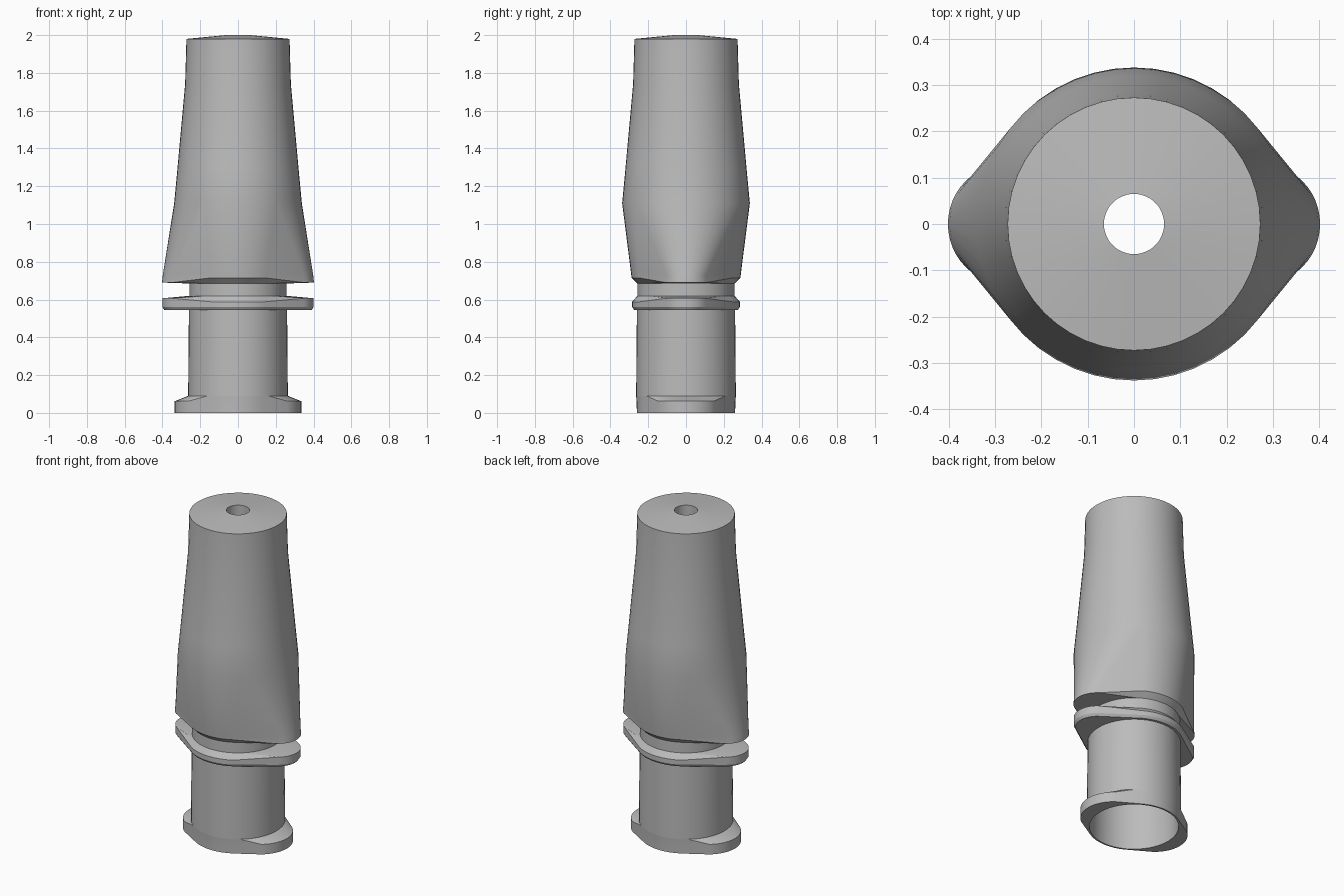
import bpy, bmesh, math

if "Cube" in bpy.data.objects:
    bpy.data.objects.remove(bpy.data.objects["Cube"])

SIDES = 48

grey = bpy.data.materials.new("plain grey plastic")
grey.use_nodes = True
colour = (0.5, 0.5, 0.5, 1)
grey.diffuse_color = colour
grey.node_tree.nodes["Principled BSDF"].inputs["Base Color"].default_value = colour


def circle(r, z):
    return dict(r=r, ear_x=0, ear_r=r, z_front=z, z_ear=z)


def eared(r, reach, ear_r, z_front, z_ear):
    """Round section stretched by a rounded ear on each side."""
    return dict(r=r, ear_x=reach - ear_r, ear_r=ear_r, z_front=z_front, z_ear=z_ear)


def section(s):
    limit = (s["r"] - s["ear_r"]) / s["ear_x"] if s["ear_x"] else 0
    for i in range(SIDES):
        a = 2 * math.pi * i / SIDES
        c, n = math.cos(a), math.sin(a)
        if abs(c) > limit + 0.001:
            x = math.copysign(s["ear_x"], c) + s["ear_r"] * c
            yield (x, s["ear_r"] * n, s["z_ear"])
        else:
            yield (s["r"] * c, s["r"] * n, s["z_front"])


def loft(name, sections):
    bm = bmesh.new()
    rings = [[bm.verts.new(p) for p in section(s)] for s in sections]
    for low, high in zip(rings, rings[1:]):
        for i in range(SIDES):
            j = (i + 1) % SIDES
            bm.faces.new((low[i], low[j], high[j], high[i]))
    mesh = bpy.data.meshes.new(name)
    bm.to_mesh(mesh)
    bm.free()
    mesh.materials.append(grey)
    ob = bpy.data.objects.new(name, mesh)
    bpy.context.collection.objects.link(ob)
    bpy.ops.object.select_all(action="DESELECT")
    ob.select_set(True)
    bpy.context.view_layer.objects.active = ob
    bpy.ops.object.shade_smooth_by_angle(angle=math.radians(32))
    return ob


# Locking lugs around the open lower end
loft("locking_lugs", [
    circle(0.25, 0),
    eared(0.26, 0.335, 0.185, 0, 0),
    eared(0.262, 0.335, 0.185, 0.06, 0.062),
    circle(0.264, 0.09),
])

# Straight barrel
loft("barrel", [circle(0.264, 0.09), circle(0.26, 0.55)])

# Eared collar with a rounded lower edge and sloping top
loft("collar", [
    circle(0.26, 0.545),
    eared(0.275, 0.39, 0.12, 0.545, 0.545),
    eared(0.285, 0.4, 0.13, 0.56, 0.56),
    eared(0.285, 0.4, 0.13, 0.588, 0.607),
    circle(0.257, 0.62),
])

# Recessed neck
loft("neck", [circle(0.257, 0.62), circle(0.257, 0.685)])

# Tapering grip: eared at the foot, round from the waist upwards
loft("grip_body", [
    circle(0.257, 0.685),
    eared(0.288, 0.402, 0.132, 0.715, 0.69),
    eared(0.291, 0.398, 0.132, 0.74, 0.73),
    circle(0.338, 1.11),
    circle(0.32, 1.3),
    circle(0.28, 1.74),
    circle(0.273, 1.98),
    circle(0.065, 2.0),
])

# Inner passage: narrow bore opening into a wide socket
loft("inner_passage", [
    circle(0.065, 2.0),
    circle(0.065, 0.85),
    circle(0.235, 0.85),
    circle(0.25, 0),
])
